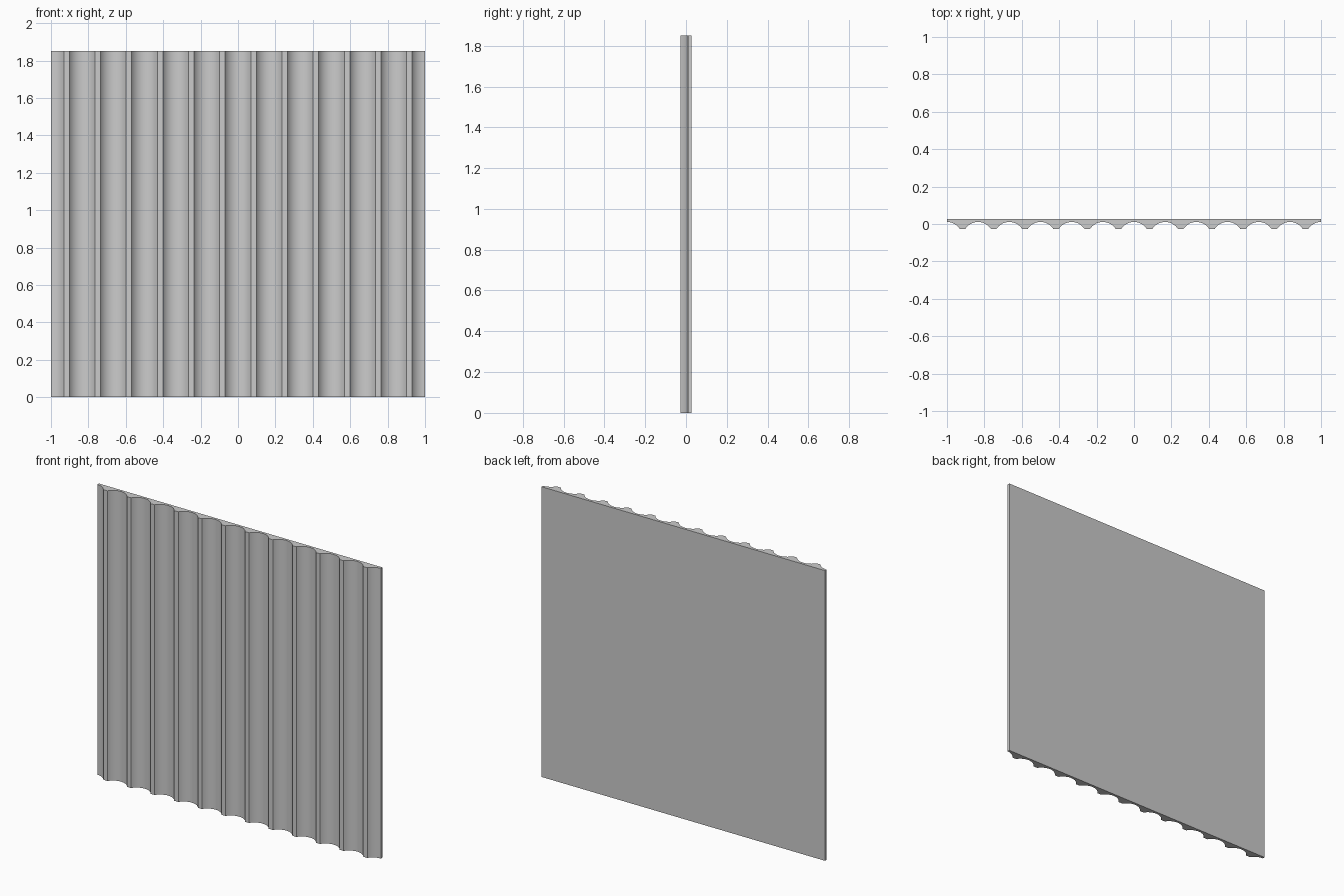
import bpy, bmesh, math

if "Cube" in bpy.data.objects:
    bpy.data.objects.remove(bpy.data.objects["Cube"])

HEIGHT = 1.85
HALF_T = 0.027            # half of panel thickness
PITCH = 2 / 12            # flute spacing
HALF_W = PITCH / 2 - 0.0145   # half width of one flute
DEPTH = 0.038             # flute depth
SEG = 8                   # segments per half flute

radius = (HALF_W ** 2 + DEPTH ** 2) / (2 * DEPTH)
angle = math.asin(HALF_W / radius)


def flute(cx, start, end):
    """Circular-arc flute points around cx, from start to end in half-arc steps."""
    pts = []
    for i in range(start, end + 1):
        a = angle * i / SEG
        y = -HALF_T + DEPTH - radius * (1 - math.cos(a))
        pts.append((cx + radius * math.sin(a), y))
    return pts


# Cross-section: half flutes at both ends, full flutes between flat ridges
profile = []
for k in range(13):
    profile += flute(-1 + k * PITCH, 0 if k == 0 else -SEG, 0 if k == 12 else SEG)
profile += [(1, HALF_T), (-1, HALF_T)]

# Extrude the cross-section upwards
bm = bmesh.new()
base = bm.faces.new([bm.verts.new((x, y, 0)) for x, y in profile])
res = bmesh.ops.extrude_face_region(bm, geom=[base], use_keep_orig=True)
top = [v for v in res["geom"] if isinstance(v, bmesh.types.BMVert)]
bmesh.ops.translate(bm, verts=top, vec=(0, 0, HEIGHT))
bmesh.ops.recalc_face_normals(bm, faces=bm.faces[:])

mesh = bpy.data.meshes.new("fluted_panel")
bm.to_mesh(mesh)
bm.free()
panel = bpy.data.objects.new("fluted_panel", mesh)
bpy.context.collection.objects.link(panel)

# Smooth flutes, crisp ridge edges
bpy.context.view_layer.objects.active = panel
panel.select_set(True)
bpy.ops.object.shade_smooth_by_angle(angle=math.radians(25))
